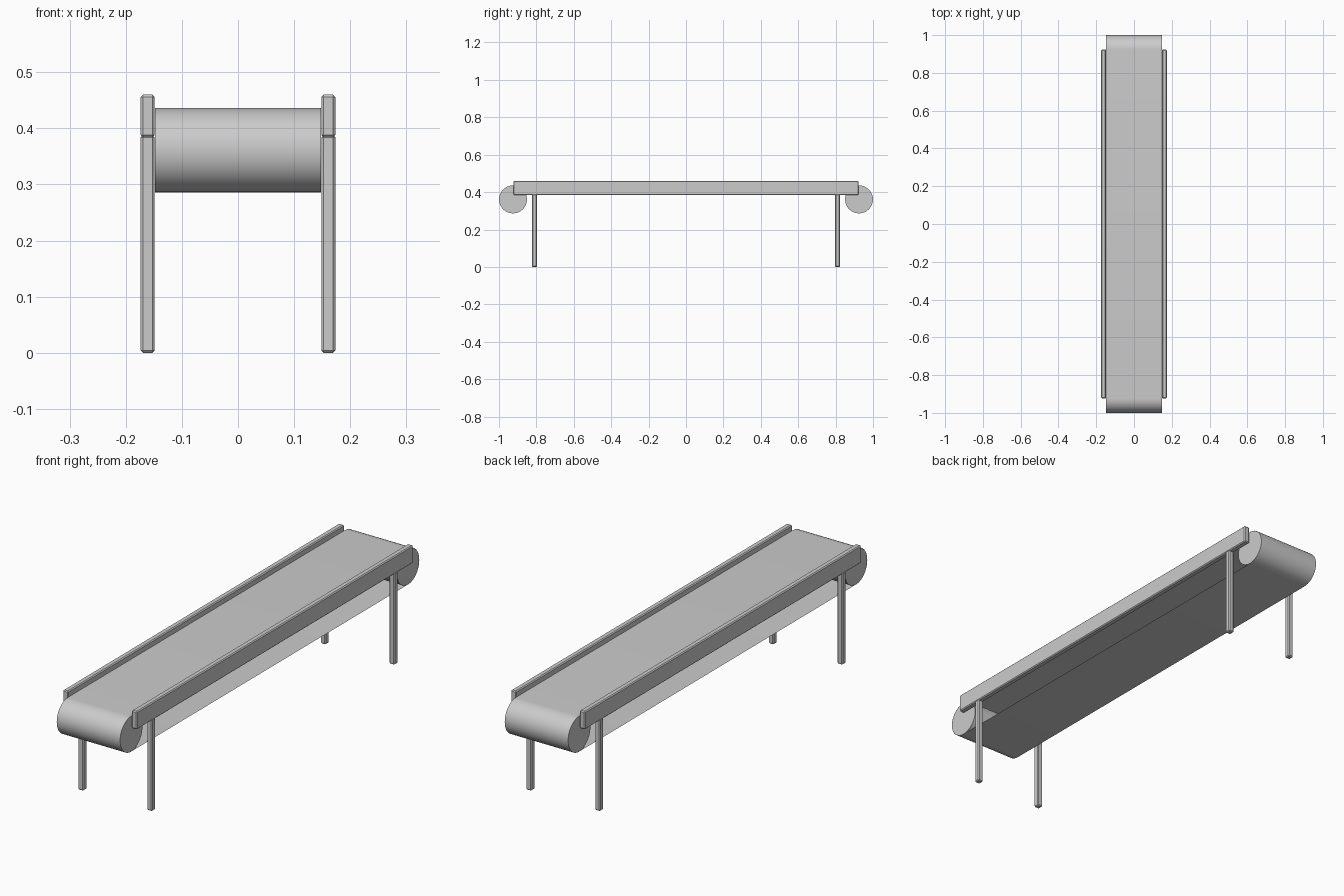
import bpy, bmesh, math

cube = bpy.data.objects.get("Cube")
if cube:
    bpy.data.objects.remove(cube)

grey = bpy.data.materials.new("plain grey")
grey.use_nodes = True
COLOUR = (0.6, 0.6, 0.6, 1)
grey.diffuse_color = COLOUR
grey.node_tree.nodes["Principled BSDF"].inputs["Base Color"].default_value = COLOUR

RADIUS = 0.075      # belt turn radius
AXLE_Y = 0.925      # roller centres
AXLE_Z = 0.361
HALF_WIDTH = 0.148
SIDE_X = 0.161      # centre line of rails and legs
BAR = 0.025         # thickness of rails and legs


def finish(name, bm, smooth=False):
    mesh = bpy.data.meshes.new(name)
    bm.normal_update()
    bm.to_mesh(mesh)
    bm.free()
    obj = bpy.data.objects.new(name, mesh)
    bpy.context.collection.objects.link(obj)
    mesh.materials.append(grey)
    if smooth:
        bpy.ops.object.select_all(action='DESELECT')
        obj.select_set(True)
        bpy.context.view_layer.objects.active = obj
        bpy.ops.object.shade_smooth_by_angle(angle=math.radians(30))
    return obj


def bar(name, centre, size):
    """Box with small chamfers on every edge."""
    bm = bmesh.new()
    bmesh.ops.create_cube(bm, size=1)
    bmesh.ops.scale(bm, vec=size, verts=bm.verts)
    bmesh.ops.translate(bm, vec=centre, verts=bm.verts)
    bmesh.ops.bevel(bm, geom=bm.edges[:], offset=0.004, segments=1, affect='EDGES')
    return finish(name, bm)


# Belt: a thin open loop running around both rollers
STEPS = 32
loop = []
for end in (1, -1):
    for i in range(STEPS + 1):
        a = math.pi * i / STEPS
        loop.append((end * (AXLE_Y + RADIUS * math.sin(a)),
                     AXLE_Z + end * RADIUS * math.cos(a)))
bm = bmesh.new()
rows = [[bm.verts.new((x, y, z)) for x in (-HALF_WIDTH, HALF_WIDTH)] for y, z in loop]
for (a, b), (c, d) in zip(rows, rows[1:] + rows[:1]):
    bm.faces.new((a, b, d, c))
finish("belt", bm, smooth=True)

for end, y in (("front", -1), ("back", 1)):
    # Solid roller filling the turn of the belt
    bm = bmesh.new()
    bmesh.ops.create_cone(bm, cap_ends=True, segments=2 * STEPS, radius1=RADIUS - 0.0005,
                          radius2=RADIUS - 0.0005, depth=2 * HALF_WIDTH)
    for v in bm.verts:
        v.co = (v.co.z, y * AXLE_Y + v.co.x, AXLE_Z + v.co.y)
    finish(end + "_roller", bm, smooth=True)

for side, x in (("left", 1), ("right", -1)):
    # Side rail and its two legs
    bar(side + "_rail", (x * SIDE_X, 0, 0.422), (BAR, 2 * AXLE_Y - 0.004, 0.076))
    for end, y in (("front", -1), ("back", 1)):
        bar(f"{side}_{end}_leg", (x * SIDE_X, y * 0.81, 0.194), (BAR, BAR, 0.388))
